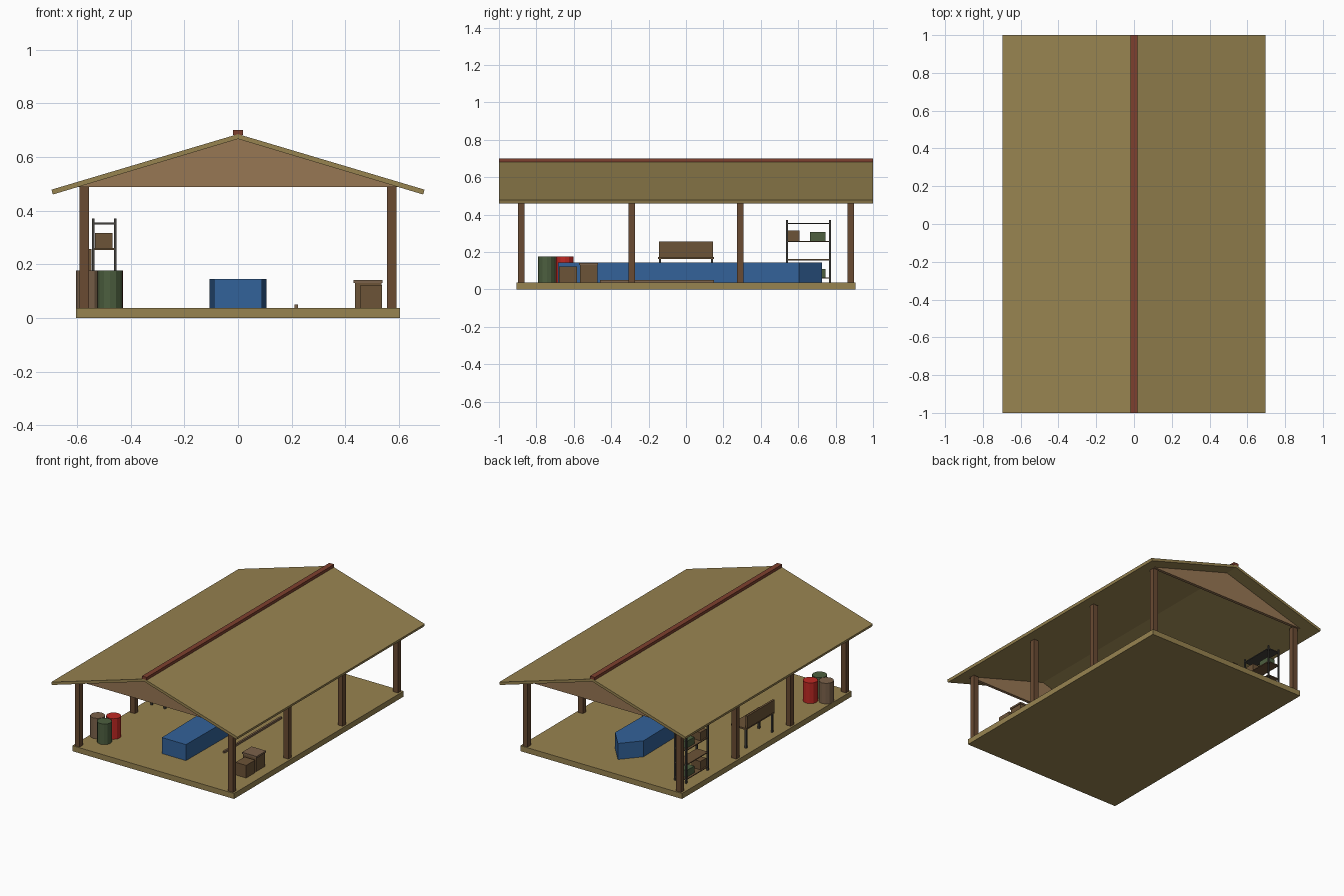
import bpy, bmesh, math

if "Cube" in bpy.data.objects:
    bpy.data.objects.remove(bpy.data.objects["Cube"])

def mat(name, r, g, b):
    m = bpy.data.materials.new(name)
    m.diffuse_color = [(c / 255) ** 2.2 for c in (r, g, b)] + [1]
    m.use_nodes = True
    m.node_tree.nodes["Principled BSDF"].inputs["Base Color"].default_value = m.diffuse_color
    return m

TAN = mat("straw", 150, 130, 81)
WOOD = mat("post_wood", 105, 76, 54)
GABLE = mat("gable_wood", 150, 118, 84)
RIDGE = mat("ridge_red", 125, 66, 50)
BLUE = mat("blue_paint", 54, 98, 152)
RED = mat("red_paint", 190, 45, 40)
GREEN = mat("green_paint", 78, 95, 65)
BROWN = mat("brown", 122, 98, 76)
DARK = mat("dark_metal", 68, 66, 62)
CRATE = mat("crate_wood", 108, 84, 58)

def finish(name, bm, m):
    bmesh.ops.recalc_face_normals(bm, faces=bm.faces)
    me = bpy.data.meshes.new(name)
    bm.to_mesh(me)
    bm.free()
    me.materials.append(m)
    ob = bpy.data.objects.new(name, me)
    bpy.context.collection.objects.link(ob)
    return ob

def box(name, m, x0, x1, y0, y1, z0, z1):
    bm = bmesh.new()
    bmesh.ops.create_cube(bm, size=1)
    for v in bm.verts:
        v.co = ((x0 + x1) / 2 + v.co.x * (x1 - x0),
                (y0 + y1) / 2 + v.co.y * (y1 - y0),
                (z0 + z1) / 2 + v.co.z * (z1 - z0))
    return finish(name, bm, m)

def prism(name, m, points, direction):
    """Extrude a polygon of 3D points along a direction."""
    bm = bmesh.new()
    f = bm.faces.new([bm.verts.new(p) for p in points])
    ext = bmesh.ops.extrude_face_region(bm, geom=[f])
    verts = [g for g in ext["geom"] if isinstance(g, bmesh.types.BMVert)]
    bmesh.ops.translate(bm, vec=direction, verts=verts)
    return finish(name, bm, m)

FLOOR = 0.037

# Floor and posts
box("floor", TAN, -0.604, 0.604, -0.905, 0.905, 0, FLOOR)
for x in (-0.573, 0.573):
    for y in (-0.88, -0.29, 0.29, 0.88):
        box("post", WOOD, x - 0.018, x + 0.018, y - 0.017, y + 0.017, FLOOR, 0.49)

# Roof, ridge cap and gables
roof = [(-0.695, 0.478), (0, 0.685), (0.695, 0.478), (0.69, 0.46), (0, 0.667), (-0.69, 0.46)]
prism("roof", TAN, [(x, -1, z) for x, z in roof], (0, 2, 0))
box("ridge_cap", RIDGE, -0.018, 0.018, -1, 1, 0.681, 0.70)
for y in (-0.91, 0.89):
    prism("gable", GABLE, [(-0.6, y, 0.487), (0.6, y, 0.487), (0, y, 0.667)], (0, 0.02, 0))

# Upturned hull with pointed bow
hull = [(-0.09, -0.684), (0.09, -0.684), (0.106, 0.605), (0, 0.727), (-0.106, 0.605)]
prism("hull", BLUE, [(x, y, FLOOR) for x, y in hull], (0, 0, 0.108))

# Drums
for name, m, x, y in (("brown_drum", BROWN, -0.558, -0.70),
                      ("green_drum", GREEN, -0.477, -0.744),
                      ("red_drum", RED, -0.475, -0.648)):
    ring = [(x + 0.046 * math.cos(i * math.tau / 12), y + 0.046 * math.sin(i * math.tau / 12), FLOOR)
            for i in range(12)]
    prism(name, m, ring, (0, 0, 0.139))

# Shelf rack with stored boxes
for x in (-0.545, -0.463):
    for y in (0.535, 0.765):
        box("rack_upright", DARK, x, x + 0.01, y, y + 0.01, FLOOR, 0.371)
for z in (0.061, 0.159, 0.257, 0.352):
    box("rack_shelf", CRATE if z < 0.3 else DARK, -0.542, -0.456, 0.538, 0.772, z - 0.003, z + 0.003)
for z in (0.064, 0.26):
    box("brown_box", CRATE, -0.533, -0.467, 0.545, 0.607, z, z + 0.056)
    box("green_box", GREEN, -0.527, -0.473, 0.663, 0.747, z, z + 0.046)

# Workbench with backboard
box("bench_top", CRATE, -0.555, -0.44, -0.15, 0.15, 0.163, 0.174)
box("bench_backboard", CRATE, -0.56, -0.546, -0.145, 0.145, 0.174, 0.257)
for x in (-0.552, -0.454):
    for y in (-0.145, 0.133):
        box("bench_leg", DARK, x, x + 0.012, y, y + 0.012, FLOOR, 0.163)

# Crates and loose pole
box("small_crate", CRATE, 0.457, 0.537, -0.679, -0.583, FLOOR, 0.122)
box("large_crate", CRATE, 0.436, 0.534, -0.567, -0.474, FLOOR, 0.13)
box("large_crate_lid", BROWN, 0.431, 0.539, -0.572, -0.47, 0.13, 0.142)
box("pole", BROWN, 0.21, 0.223, -0.46, 0.15, FLOOR, 0.05)
